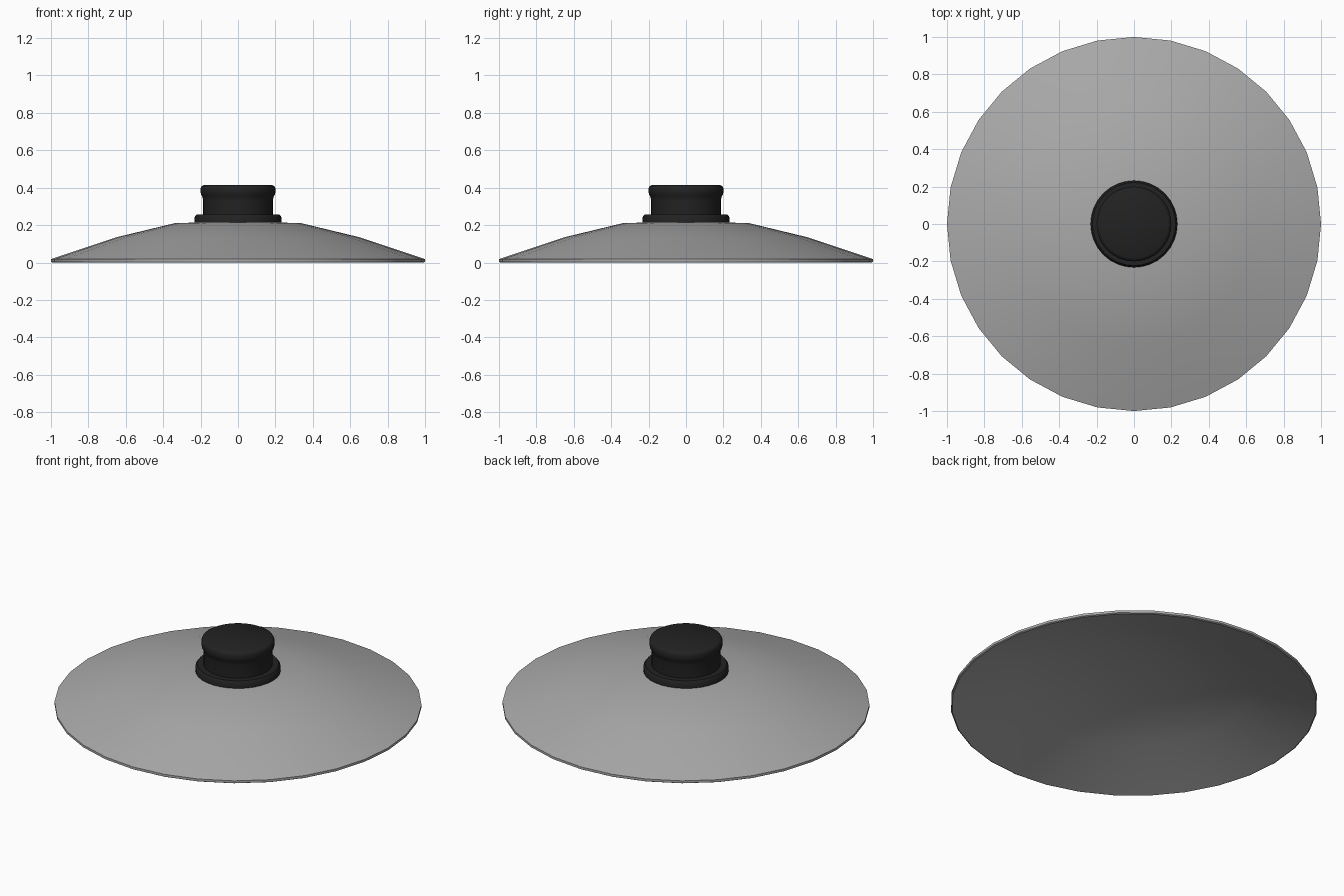
import bpy, bmesh, math

if "Cube" in bpy.data.objects:
    bpy.data.objects.remove(bpy.data.objects["Cube"])


def material(name, rgb):
    m = bpy.data.materials.new(name)
    m.diffuse_color = (*rgb, 1)
    m.use_nodes = True
    m.node_tree.nodes["Principled BSDF"].inputs["Base Color"].default_value = m.diffuse_color
    return m


def lathe(name, profile, sides, mat, angle):
    """Spin an (r, z) profile around z; r = 0 ends become poles."""
    bm = bmesh.new()
    rings = []
    for r, z in profile:
        if r == 0:
            rings.append([bm.verts.new((0, 0, z))] * sides)
        else:
            rings.append([bm.verts.new((r * math.cos(2 * math.pi * i / sides),
                                        r * math.sin(2 * math.pi * i / sides), z))
                          for i in range(sides)])
    for a, b in zip(rings, rings[1:]):
        for i in range(sides):
            j = (i + 1) % sides
            quad = list(dict.fromkeys((a[i], a[j], b[j], b[i])))
            bm.faces.new(quad)
    bmesh.ops.recalc_face_normals(bm, faces=bm.faces)
    me = bpy.data.meshes.new(name)
    bm.to_mesh(me)
    bm.free()
    me.materials.append(mat)
    ob = bpy.data.objects.new(name, me)
    bpy.context.collection.objects.link(ob)
    bpy.ops.object.select_all(action='DESELECT')
    ob.select_set(True)
    bpy.context.view_layer.objects.active = ob
    bpy.ops.object.shade_smooth_by_angle(angle=math.radians(angle))
    return ob


grey = material("lid grey", (0.40, 0.40, 0.40))
black = material("knob black", (0.016, 0.016, 0.016))

# Thin domed lid: underside from the centre out, over the rim, back along the top
lathe("lid_shell", [(0, 0.20), (0.335, 0.19), (0.643, 0.115), (0.993, 0.0),
                    (1.0, 0.004), (1.0, 0.018), (0.65, 0.135), (0.34, 0.21),
                    (0, 0.222)], 32, grey, 40)

# Flange under the knob
lathe("knob_flange", [(0, 0.215), (0.232, 0.215), (0.232, 0.243), (0.222, 0.256),
                      (0, 0.256)], 32, black, 50)

# Waisted knob with a rounded grip edge
lathe("knob_grip", [(0, 0.25), (0.188, 0.25), (0.187, 0.335), (0.19, 0.35),
                    (0.198, 0.365), (0.2, 0.375), (0.2, 0.395), (0.195, 0.408),
                    (0.182, 0.415), (0, 0.415)], 32, black, 50)
